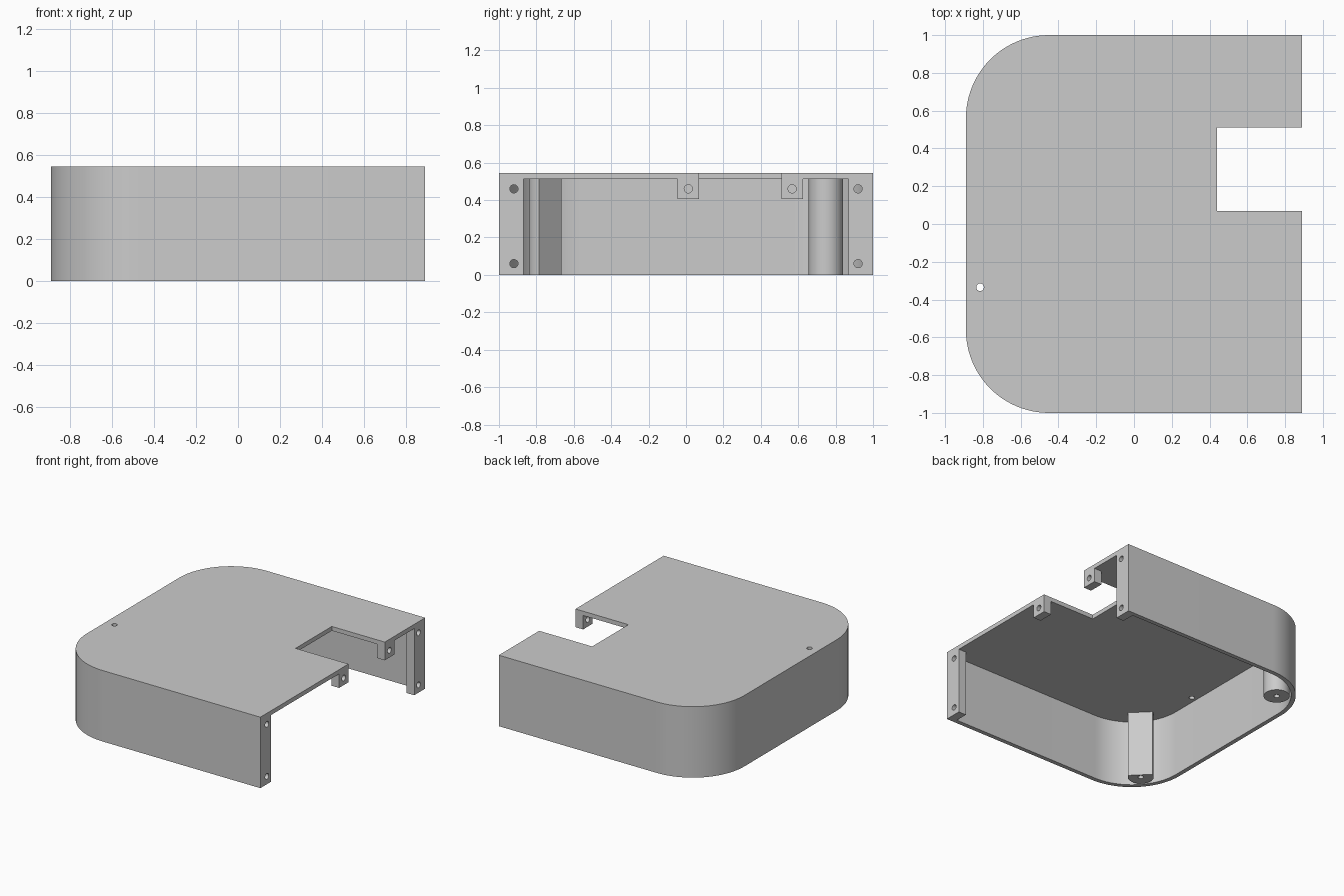
import bpy, bmesh, math
from mathutils import Matrix, Vector

cube = bpy.data.objects.get("Cube")
if cube:
    bpy.data.objects.remove(cube, do_unlink=True)

X, Y, H = 0.89, 1.0, 0.545      # half width, half depth, height
WALL, ROOF, R = 0.033, 0.033, 0.44
CEIL = H - ROOF
TAB = 0.065                     # thickness of screw tabs and flanges

grey = bpy.data.materials.new("light grey plastic")
grey.use_nodes = True
colour = (0.6, 0.6, 0.6, 1)
grey.diffuse_color = colour
grey.node_tree.nodes["Principled BSDF"].inputs["Base Color"].default_value = colour


def finish(name, bm):
    bmesh.ops.recalc_face_normals(bm, faces=bm.faces)
    mesh = bpy.data.meshes.new(name)
    bm.to_mesh(mesh)
    bm.free()
    mesh.materials.append(grey)
    obj = bpy.data.objects.new(name, mesh)
    bpy.context.collection.objects.link(obj)
    return obj


def prism(name, points, z0, z1):
    bm = bmesh.new()
    face = bm.faces.new([bm.verts.new((x, y, z0)) for x, y in points])
    out = bmesh.ops.extrude_face_region(bm, geom=[face])
    verts = [g for g in out["geom"] if isinstance(g, bmesh.types.BMVert)]
    bmesh.ops.translate(bm, verts=verts, vec=(0, 0, z1 - z0))
    return finish(name, bm)


def box(name, x0, x1, y0, y1, z0, z1):
    return prism(name, [(x0, y0), (x1, y0), (x1, y1), (x0, y1)], z0, z1)


def cylinder(name, centre, radius, length, axis="Z", sides=32):
    bm = bmesh.new()
    turn = Matrix.Rotation(math.pi / 2, 4, "Y") if axis == "X" else Matrix()
    bmesh.ops.create_cone(bm, cap_ends=True, segments=sides, radius1=radius,
                          radius2=radius, depth=length,
                          matrix=Matrix.Translation(centre) @ turn)
    return finish(name, bm)


def cut(obj, cutter):
    mod = obj.modifiers.new("cut", "BOOLEAN")
    mod.operation, mod.solver, mod.object = "DIFFERENCE", "EXACT", cutter
    bpy.context.view_layer.objects.active = obj
    bpy.ops.object.modifier_apply(modifier=mod.name)
    bpy.data.objects.remove(cutter, do_unlink=True)


def smooth(obj):
    bpy.ops.object.select_all(action="DESELECT")
    obj.select_set(True)
    bpy.context.view_layer.objects.active = obj
    bpy.ops.object.shade_smooth_by_angle()


def outline(inset, end):
    """Rectangle with both corners at the -x side rounded."""
    pts = [(end, inset - Y), (end, Y - inset)]
    r, steps = R - inset, 24
    for sy, start in ((1, 90), (-1, 180)):
        for i in range(steps + 1):
            a = math.radians(start + 90 * i / steps)
            pts.append((R - X + r * math.cos(a), sy * (Y - R) + r * math.sin(a)))
    return pts


# Open-ended shell with a notched roof and a small hole
shell = prism("shell", outline(0, X), 0, H)
cut(shell, prism("cavity", outline(WALL, X + 0.1), -0.1, CEIL))
cut(shell, box("notch", 0.44, X + 0.1, 0.07, 0.51, CEIL - 0.1, H + 0.1))
cut(shell, cylinder("roof_hole", (-0.815, -0.335, H), 0.02, 0.2))
smooth(shell)

# Screw flanges at the open end of both side walls
for side, s in (("front", -1), ("back", 1)):
    y0, y1 = sorted((s * 0.868, s * (Y - WALL)))
    flange = box(side + "_flange", X - TAB, X, y0, y1, 0, CEIL)
    for z in (0.06, 0.46):
        cut(flange, cylinder("screw_hole", (X, s * 0.92, z), 0.022, 0.3, "X"))
    smooth(flange)

# Screw tabs hanging from the roof beside the notch
for side, y0, y1 in (("front", -0.045, 0.07), ("back", 0.51, 0.625)):
    tab = box(side + "_roof_tab", X - TAB, X, y0, y1, 0.405, CEIL)
    cut(tab, cylinder("screw_hole", (X, (y0 + y1) / 2, 0.46), 0.022, 0.3, "X"))
    smooth(tab)

# Round corner posts with blind screw holes; the front one has a flat side
for side, s in (("front", -1), ("back", 1)):
    c = Vector((-0.69, s * 0.748, CEIL / 2))
    post = cylinder(side + "_corner_post", c, 0.092, CEIL, sides=48)
    cut(post, cylinder("screw_hole", (c.x, c.y, 0), 0.02, 0.6))
    if s < 0:
        n = Vector((1, 1)).normalized()
        t = Vector((-n.y, n.x))
        corners = [c.xy + n * d + t * w
                   for d, w in ((0.032, -0.2), (0.2, -0.2), (0.2, 0.2), (0.032, 0.2))]
        cut(post, prism("flat_side", corners, -0.1, H))
    smooth(post)
